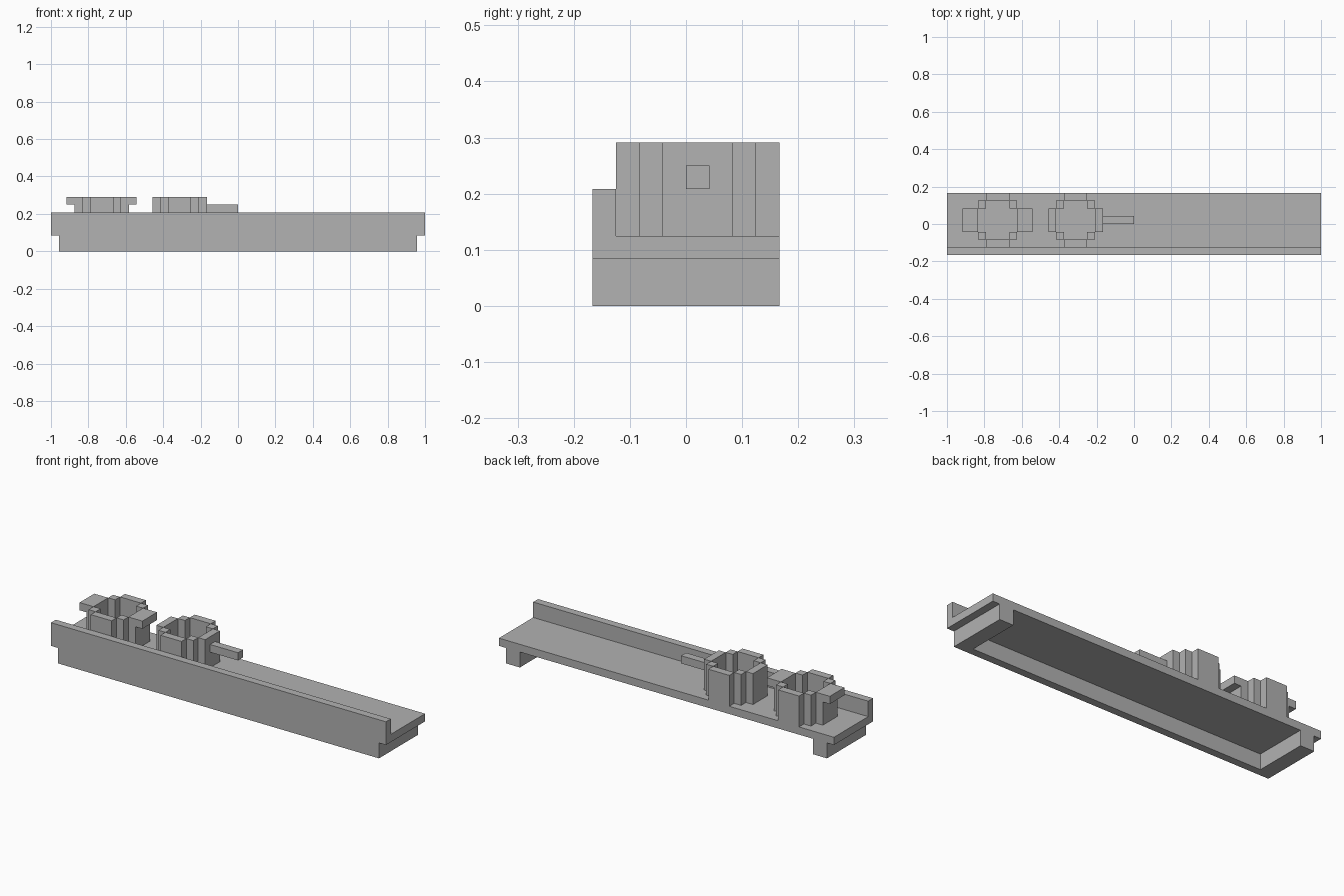
import bpy
import bmesh
from mathutils import Vector

U = 1 / 24  # one block of the modelling grid

cube = bpy.data.objects.get("Cube")
if cube:
    bpy.data.objects.remove(cube, do_unlink=True)

grey = bpy.data.materials.new("plain grey")
grey.use_nodes = True
colour = (0.445, 0.445, 0.445, 1)
grey.diffuse_color = colour
grey.node_tree.nodes["Principled BSDF"].inputs["Base Color"].default_value = colour


def prism(name, profile, axis, start, end):
    """Extrude a closed outline, given in grid blocks, along x, y or z."""
    place = {
        "x": lambda a, b: (start, a, b),
        "y": lambda a, b: (a, start, b),
        "z": lambda a, b: (a, b, start),
    }[axis]
    step = Vector([end - start if axis == k else 0 for k in "xyz"])
    bm = bmesh.new()
    face = bm.faces.new([bm.verts.new(Vector(place(*p)) * U) for p in profile])
    grown = bmesh.ops.extrude_face_region(bm, geom=[face], use_keep_orig=True)
    moved = [g for g in grown["geom"] if isinstance(g, bmesh.types.BMVert)]
    bmesh.ops.translate(bm, verts=moved, vec=step * U)
    bmesh.ops.recalc_face_normals(bm, faces=bm.faces)
    mesh = bpy.data.meshes.new(name)
    bm.to_mesh(mesh)
    bm.free()
    mesh.materials.append(grey)
    obj = bpy.data.objects.new(name, mesh)
    bpy.context.collection.objects.link(obj)
    return obj


def rect(a0, a1, b0, b1):
    return [(a0, b0), (a1, b0), (a1, b1), (a0, b1)]


def tower(name, cx, arms):
    """Open eight-sided ring of upright panels, with optional side arms."""
    cy, low, high = 0.5, 3, 7
    for side, label in ((-1, "right"), (1, "left")):
        inner, outer, tip = (cx + side * d for d in (2.5, 3.5, 4.5))
        if arms:
            outline = [(inner, low), (outer, low), (outer, high - 1),
                       (tip, high - 1), (tip, high), (inner, high)]
        else:
            outline = rect(inner, outer, low, high)
        prism(f"{name}_{label}_panel", outline, "y", cy - 1.5, cy + 1.5)
        for end, word in ((-1, "front"), (1, "back")):
            x, y = cx + side * 2, cy + end * 2
            prism(f"{name}_{word}_{label}_post",
                  rect(x - 0.5, x + 0.5, y - 0.5, y + 0.5), "z", low, high)
    for end, word in ((-1, "front"), (1, "back")):
        y = cy + end * 3
        prism(f"{name}_{word}_panel",
              rect(cx - 1.5, cx + 1.5, y - 0.5, y + 0.5), "z", low, high)


# Long deck with a raised front lip
prism("deck_and_front_lip",
      [(-4, 2), (4, 2), (4, 3), (-3, 3), (-3, 5), (-4, 5)], "x", -24, 24)

# Skirt under the deck: front wall and two end legs, open at the back
prism("under_skirt",
      [(-23, -4), (23, -4), (23, 4), (21, 4), (21, -3),
       (-21, -3), (-21, 4), (-23, 4)], "z", 0, 2)

# Two hollow towers and the bar on the inner one
tower("outer_tower", -17.5, True)
tower("inner_tower", -7.5, False)
prism("tower_bar", rect(0, 1, 5, 6), "x", -4, 0)
